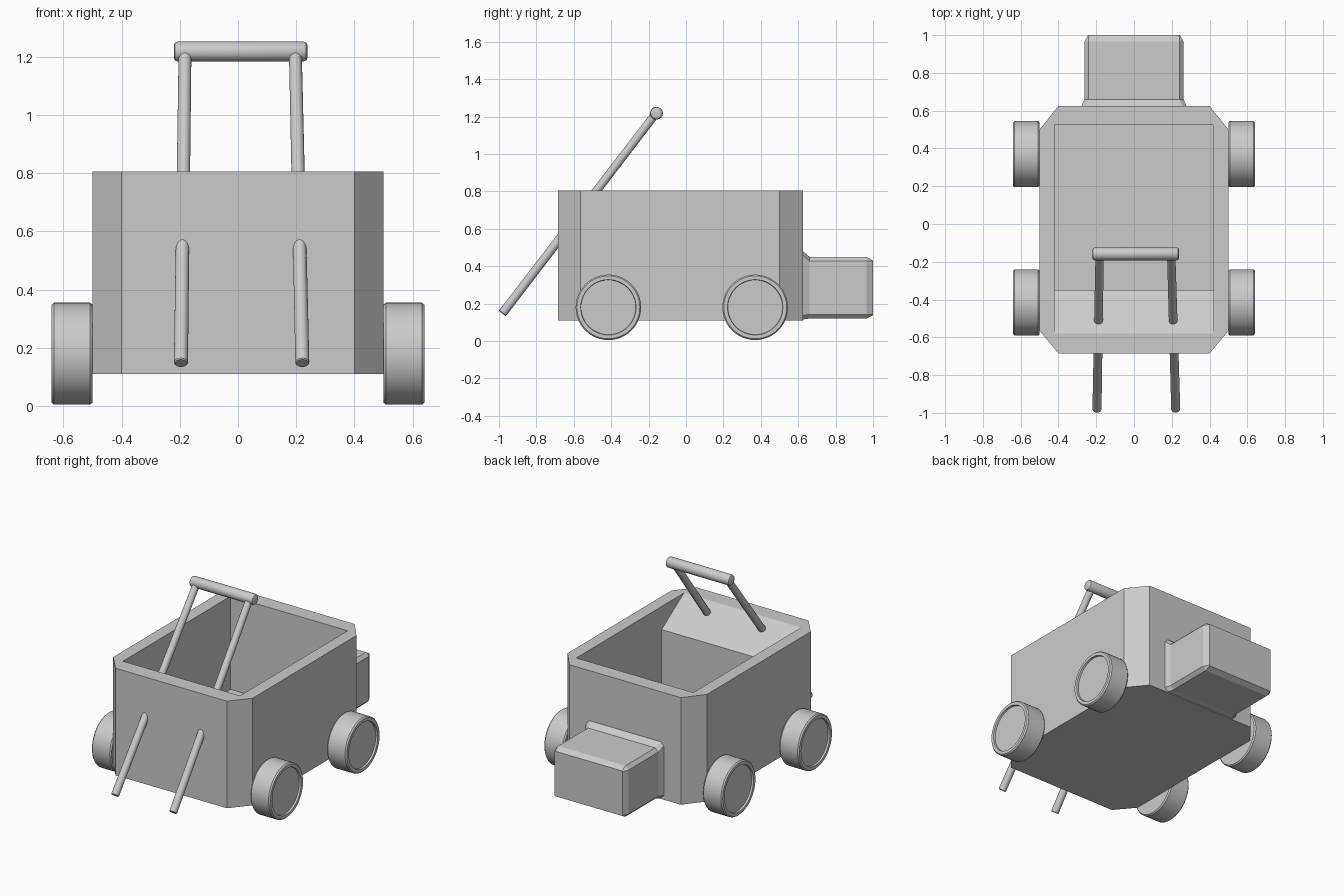
import bpy, bmesh, math
from mathutils import Vector

if "Cube" in bpy.data.objects:
    bpy.data.objects.remove(bpy.data.objects["Cube"])


def finish(name, bm, smooth=False):
    bmesh.ops.recalc_face_normals(bm, faces=bm.faces)
    mesh = bpy.data.meshes.new(name)
    bm.to_mesh(mesh)
    bm.free()
    ob = bpy.data.objects.new(name, mesh)
    bpy.context.collection.objects.link(ob)
    if smooth:
        bpy.ops.object.select_all(action='DESELECT')
        ob.select_set(True)
        bpy.context.view_layer.objects.active = ob
        bpy.ops.object.shade_smooth_by_angle(angle=math.radians(30))
    return ob


def loft(name, rings, smooth=False):
    """Skin a list of equal-length closed rings and cap both ends."""
    bm = bmesh.new()
    vr = [[bm.verts.new(p) for p in r] for r in rings]
    n = len(vr[0])
    for a, b in zip(vr, vr[1:]):
        for i in range(n):
            bm.faces.new((a[i], a[(i + 1) % n], b[(i + 1) % n], b[i]))
    bm.faces.new(vr[0])
    bm.faces.new(vr[-1])
    return finish(name, bm, smooth)


def turned(name, start, axis, profile, sides=48):
    """Solid of revolution: profile is (distance along axis, radius)."""
    start, axis = Vector(start), Vector(axis).normalized()
    q = axis.to_track_quat('Z', 'Y')
    ang = [2 * math.pi * i / sides for i in range(sides)]
    return loft(name, [[start + q @ Vector((r * math.cos(a), r * math.sin(a), d))
                        for a in ang] for d, r in profile], True)


# Tub with cut corners
half = [(0.4, -0.685), (0.5, -0.565), (0.5, 0.5), (0.4, 0.625)]
plan = half + [(-x, y) for x, y in reversed(half)]
body = loft("tub_body", [[(x, y, z) for x, y in plan] for z in (0.11, 0.805)])

# Hollow interior with a sloped front ledge
inside = [(-0.58, 0.9), (-0.58, 0.805), (-0.35, 0.655), (-0.35, 0.2), (0.525, 0.2), (0.525, 0.9)]
cutter = loft("tub_cutter", [[(x, y, z) for y, z in inside] for x in (-0.42, 0.42)])
cutter.hide_render = True
mod = body.modifiers.new("hollow", 'BOOLEAN')
mod.operation = 'DIFFERENCE'
mod.solver = 'EXACT'
mod.object = cutter
bpy.context.view_layer.objects.active = body
bpy.ops.object.modifier_apply(modifier=mod.name)
bpy.data.objects.remove(cutter)


# Rear box with flared base and bevelled edges
def box_ring(y, w, z0, z1, c=0.022):
    return [(-w + c, y, z0), (w - c, y, z0), (w, y, z0 + c), (w, y, z1 - c),
            (w - c, y, z1), (-w + c, y, z1), (-w, y, z1 - c), (-w, y, z0 + c)]


loft("rear_box", [box_ring(0.61, 0.28, 0.115, 0.485), box_ring(0.625, 0.278, 0.115, 0.48),
                  box_ring(0.66, 0.263, 0.12, 0.45), box_ring(0.965, 0.263, 0.12, 0.45),
                  box_ring(1.0, 0.243, 0.138, 0.43, 0.004)])

# Four wheels with recessed hub faces
wheel = [(0, 0.168), (0.008, 0.175), (0.132, 0.175), (0.14, 0.168), (0.14, 0.148), (0.128, 0.146)]
for side, sx in (("left", -1), ("right", 1)):
    for end, y in (("front", -0.415), ("back", 0.37)):
        turned(f"wheel_{end}_{side}", (sx * 0.5, y, 0.18), (sx, 0, 0), wheel)

# Slanted handle rods
for side, x0, x1 in (("left", -0.196, -0.182), ("right", 0.221, 0.197)):
    a, b = Vector((x0, -0.982, 0.147)), Vector((x1, -0.16, 1.218))
    turned(f"handle_rod_{side}", a, b - a, [(0, 0.021), (0.004, 0.024), ((b - a).length, 0.022)], 24)

# Handle grip
turned("handle_grip", (-0.22, -0.158, 1.218), (1, 0, 0),
       [(0, 0.024), (0.004, 0.031), (0.012, 0.034), (0.446, 0.034), (0.454, 0.031), (0.458, 0.024)], 32)
